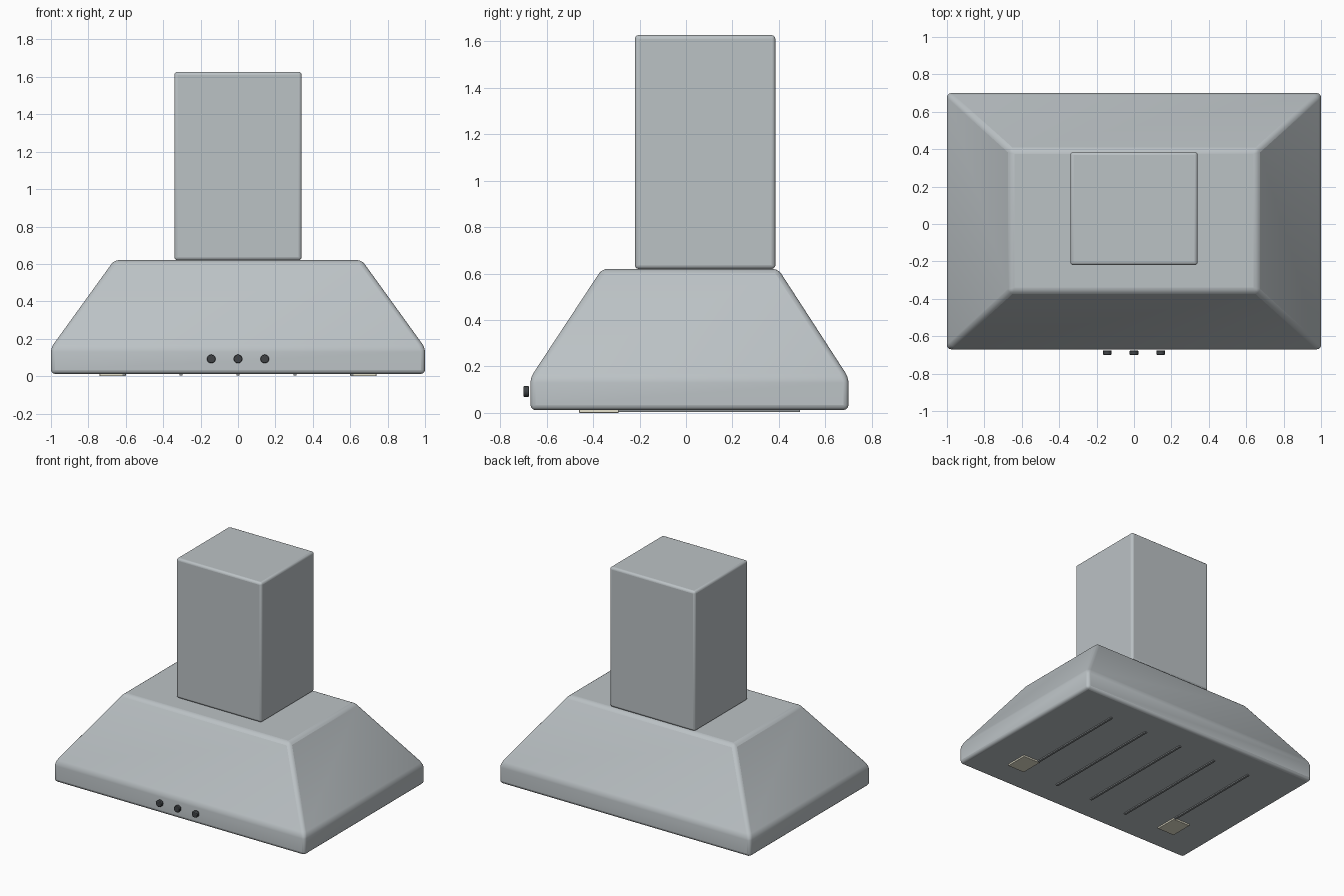
import bpy, bmesh, math

if "Cube" in bpy.data.objects:
    bpy.data.objects.remove(bpy.data.objects["Cube"])


def material(name, rgb):
    m = bpy.data.materials.new(name)
    m.diffuse_color = (*rgb, 1)
    m.use_nodes = True
    m.node_tree.nodes["Principled BSDF"].inputs["Base Color"].default_value = m.diffuse_color
    return m


steel = material("steel", (0.50, 0.54, 0.56))
dark = material("dark_plastic", (0.05, 0.055, 0.06))
slot_grey = material("slot_grey", (0.25, 0.27, 0.28))
lamp = material("lamp_glass", (0.80, 0.77, 0.62))


def finish(obj, mat, bevel, segments=3):
    obj.data.materials.append(mat)
    if bevel:
        b = obj.modifiers.new("bevel", 'BEVEL')
        b.width = bevel
        b.segments = segments
        b.limit_method = 'ANGLE'
        b.angle_limit = math.radians(25)
    bpy.ops.object.select_all(action='DESELECT')
    obj.select_set(True)
    bpy.context.view_layer.objects.active = obj
    bpy.ops.object.shade_smooth_by_angle(angle=math.radians(40))
    return obj


def stacked(name, levels, mat, bevel=0.0):
    """Closed solid from rectangles (x0, x1, y0, y1, z), bottom to top."""
    bm = bmesh.new()
    rings = [[bm.verts.new(p) for p in ((x0, y0, z), (x1, y0, z), (x1, y1, z), (x0, y1, z))]
             for x0, x1, y0, y1, z in levels]
    bm.faces.new(rings[0][::-1])
    bm.faces.new(rings[-1])
    for a, b in zip(rings, rings[1:]):
        for i in range(4):
            j = (i + 1) % 4
            bm.faces.new((a[i], a[j], b[j], b[i]))
    mesh = bpy.data.meshes.new(name)
    bm.to_mesh(mesh)
    bm.free()
    obj = bpy.data.objects.new(name, mesh)
    bpy.context.collection.objects.link(obj)
    return finish(obj, mat, bevel)


def box(name, x0, x1, y0, y1, z0, z1, mat, bevel=0.0):
    return stacked(name, [(x0, x1, y0, y1, z0), (x0, x1, y0, y1, z1)], mat, bevel)


# Canopy: straight rim with a tapered top
stacked("hood_canopy", [(-1, 1, -0.67, 0.70, 0.012),
                        (-1, 1, -0.67, 0.70, 0.152),
                        (-0.662, 0.662, -0.362, 0.397, 0.62)], steel, 0.022)

# Chimney duct cover
box("chimney", -0.34, 0.34, -0.22, 0.385, 0.62, 1.627, steel, 0.016)

# Control knobs on the front rim
for i in (-1, 0, 1):
    bpy.ops.mesh.primitive_cylinder_add(vertices=32, radius=0.023, depth=0.024,
                                        location=(i * 0.143, -0.688, 0.092),
                                        rotation=(math.pi / 2, 0, 0))
    knob = bpy.context.object
    knob.name = "control_knob"
    finish(knob, dark, 0.004, 2)

# Filter strips under the canopy
for i in range(-2, 3):
    x = i * 0.305
    box("filter_strip", x - 0.008, x + 0.008, -0.46, 0.49, 0.003, 0.016, slot_grey)

# Square lamps under the canopy
for s in (-1, 1):
    x = s * 0.67
    box("lamp", x - 0.07, x + 0.07, -0.46, -0.29, 0.0, 0.016, lamp, 0.003)
